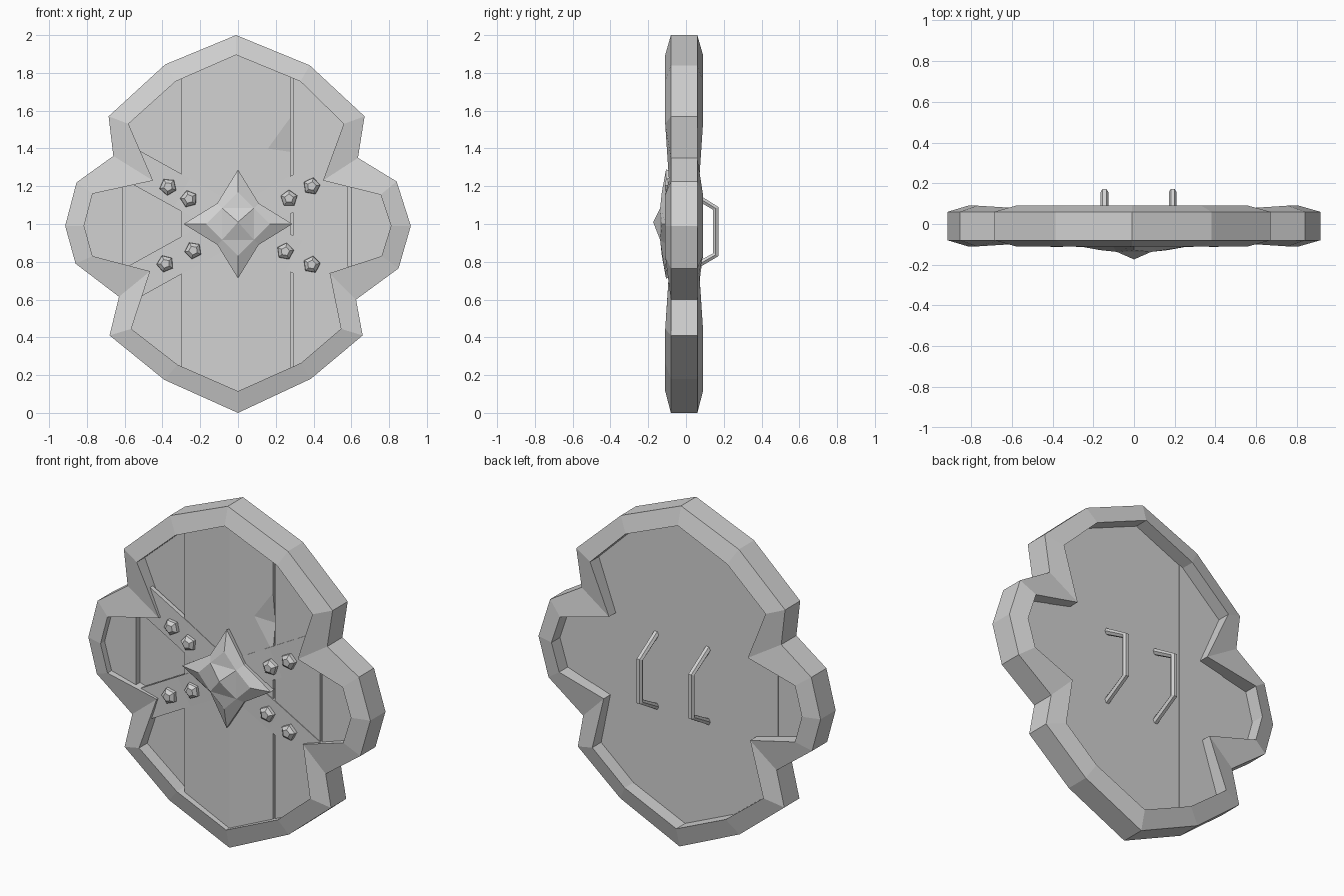
import bpy, bmesh
from math import sin, cos, pi, radians
from mathutils import Vector

cube = bpy.data.objects.get("Cube")
if cube:
    bpy.data.objects.remove(cube)

# One plain grey
grey = bpy.data.materials.new("plain_grey")
grey.use_nodes = True
grey.diffuse_color = (0.64, 0.64, 0.64, 1)
grey.node_tree.nodes["Principled BSDF"].inputs["Base Color"].default_value = (0.64, 0.64, 0.64, 1)


def add_object(name, bm):
    bmesh.ops.recalc_face_normals(bm, faces=bm.faces)
    mesh = bpy.data.meshes.new(name)
    bm.to_mesh(mesh)
    bm.free()
    mesh.materials.append(grey)
    obj = bpy.data.objects.new(name, mesh)
    bpy.context.collection.objects.link(obj)
    return obj


def bridge(bm, a, b):
    n = len(a)
    for i in range(n):
        j = (i + 1) % n
        bm.faces.new((a[i], a[j], b[j], b[i]))


def make_rings(bm, rings, capped=False):
    loops = [[bm.verts.new(p) for p in ring] for ring in rings]
    for a, b in zip(loops, loops[1:]):
        bridge(bm, a, b)
    if capped:
        bm.faces.new(loops[0])
        bm.faces.new(loops[-1])
    return loops


# Slightly uneven outlines, running round from the top
outer = [(-.01, 2), (.38, 1.84), (.67, 1.57), (.635, 1.35), (.84, 1.225),
         (.915, .99), (.85, .765), (.625, .6), (.66, .41), (.385, .18),
         (0, 0), (-.39, .175), (-.68, .41), (-.63, .615), (-.86, .79),
         (-.915, .99), (-.855, 1.22), (-.66, 1.36), (-.685, 1.57), (-.385, 1.845)]
inner = [(-.01, 1.895), (.33, 1.755), (.56, 1.53), (.45, 1.23), (.755, 1.155),
         (.81, .99), (.76, .83), (.485, .74), (.545, .445), (.335, .265),
         (0, .115), (-.32, .255), (-.565, .445), (-.465, .75), (-.77, .83),
         (-.815, .99), (-.77, 1.16), (-.45, 1.23), (-.58, 1.53), (-.33, 1.755)]
notches = {3, 7, 13, 17}

# Rim: bevelled ring that sinks a little at the notches
bm = bmesh.new()
dip = [0.02 if i in notches else 0 for i in range(len(outer))]
loops = make_rings(bm, [
    [(x, -.08, z) for x, z in outer],
    [(x, .06, z) for x, z in outer],
    [(x, .09 - d, z) for (x, z), d in zip(inner, dip)],
    [(x, -.11 + d, z) for (x, z), d in zip(inner, dip)]])
bridge(bm, loops[-1], loops[0])
add_object("rim", bm)

# Planks: strips of the panel outline, whose edge is buried in the rim
panel = [(a + (c - a) * .2, b + (d - b) * .2) for (a, b), (c, d) in zip(inner, outer)]


def make_plank(name, x0, x1, front, back):
    bm = bmesh.new()
    bm.faces.new([bm.verts.new((x, back, z)) for x, z in panel])
    for x, low in ((x0, True), (x1, False)):
        bmesh.ops.bisect_plane(bm, geom=bm.verts[:] + bm.edges[:] + bm.faces[:],
                               plane_co=(x, 0, 0), plane_no=(1, 0, 0),
                               clear_inner=low, clear_outer=not low)
    out = bmesh.ops.extrude_face_region(bm, geom=bm.faces[:])
    for v in out["geom"]:
        if isinstance(v, bmesh.types.BMVert):
            # The front of the middle planks rises to a faint ridge
            v.co.y = front(v.co.x)
    return add_object(name, bm)


def plank_front(x):
    return -.072 - .009 * max(0, 1 - abs(x) / .3)


gap = .007
planks = {}
for name, x0, x1 in (("far_right", -.9, -.605 - gap), ("right", -.605 + gap, -.305 - gap),
                     ("mid_right", -.305 + gap, 0), ("mid_left", 0, .285 - gap),
                     ("left", .285 + gap, .59 - gap), ("far_left", .59 + gap, .9)):
    planks[name] = make_plank(name + "_plank", x0, x1, plank_front, -.03)

# Backing boards with slight steps between them
for i, (x0, x1, y) in enumerate(((-.9, -.605, .007), (-.605, -.305, .011),
                                 (-.305, .6, .008), (.6, .9, .011))):
    make_plank(f"backing_board_{i + 1}", x0, x1, lambda x: -.035, y)

# Battle dent in the edge of one middle plank
bm = bmesh.new()
for x, y, z in ((.155, -.077, 1.4), (.29, -.072, 1.58), (.29, -.072, 1.2)):
    bm.verts.new((x, y, z))
    bm.verts.new((x, -.12, z))
bm.verts.new((.29, -.048, 1.38))
bmesh.ops.convex_hull(bm, input=bm.verts[:])
dent = add_object("dent_cutter", bm)
dent.hide_render = True
dent.hide_viewport = True
cut = planks["mid_left"].modifiers.new("dent", "BOOLEAN")
cut.operation = "DIFFERENCE"
cut.solver = "EXACT"
cut.object = dent

# Crossed straps, nearly flush with the planks and running under the notches
for name, angle in (("rising", radians(29)), ("falling", radians(-29))):
    c, s = cos(angle), sin(angle)
    bm = bmesh.new()
    make_rings(bm, [
        [(u * c - w * s, y, 1 + u * s + w * c)
         for y, w in ((-.05, -.087), (plank_front(u * c) - .004, -.087),
                      (plank_front(u * c) - .004, .087), (-.05, .087))]
        for u in (-.66, -.34, 0, .34, .66)], capped=True)
    add_object(name + "_strap", bm)


# Pentagonal rivets
def make_rivet(name, cx, cz, turn):
    bm = bmesh.new()
    make_rings(bm, [
        [(cx + r * cos(turn + i * 2 * pi / 5), y, cz + r * sin(turn + i * 2 * pi / 5)) for i in range(5)]
        for r, y in ((.047, -.07), (.045, -.095), (.024, -.112))], capped=True)
    add_object(name, bm)


for side, spots in (("left", ((.39, 1.2), (.27, 1.135), (.25, .855), (.39, .785))),
                    ("right", ((-.37, 1.197), (-.26, 1.133), (-.237, .86), (-.385, .79)))):
    for x, z in spots:
        level = "upper" if z > 1 else "lower"
        place = "outer" if abs(x) > .3 else "inner"
        make_rivet(f"{side}_{level}_{place}_rivet", x, z, .4 + 9 * x)


# Central boss: four-pointed star, a raised diamond and a square pyramid on top
def star(tip, valley, y_tip, y_valley):
    ring = []
    for i in range(8):
        r, y = (valley, y_valley) if i % 2 else (tip, y_tip)
        ring.append((r * cos(i * pi / 4), y, 1 + r * sin(i * pi / 4)))
    return ring


bm = bmesh.new()
loops = make_rings(bm, [star(.28, .15, -.06, -.06), star(.288, .155, -.106, -.1),
                        star(.168, .119, -.128, -.137)])
bm.faces.new(loops[0])
top = loops[-1]
apex = bm.verts.new((0, -.174, 1.01))
for i in range(0, 8, 2):
    bm.faces.new((top[i - 1], top[i], top[i + 1]))
    bm.faces.new((top[i - 1], top[i + 1], apex))
add_object("star_boss", bm)

# Two bent grips on the back
for name, x in (("left", .19), ("right", -.145)):
    path = [(0, 1.178), (.157, 1.083), (.157, .837), (0, .748)]
    joints = []
    for i, (y, z) in enumerate(path):
        a = Vector(path[max(i - 1, 0)])
        b = Vector(path[min(i + 1, 3)])
        along = (b - a).normalized()
        across = Vector((-along.y, along.x)) * .019
        joints.append([(x + .019 * cos(k * pi / 3), y + across.x * sin(k * pi / 3),
                        z + across.y * sin(k * pi / 3)) for k in range(6)])
    bm = bmesh.new()
    make_rings(bm, joints, capped=True)
    add_object(name + "_grip", bm)
